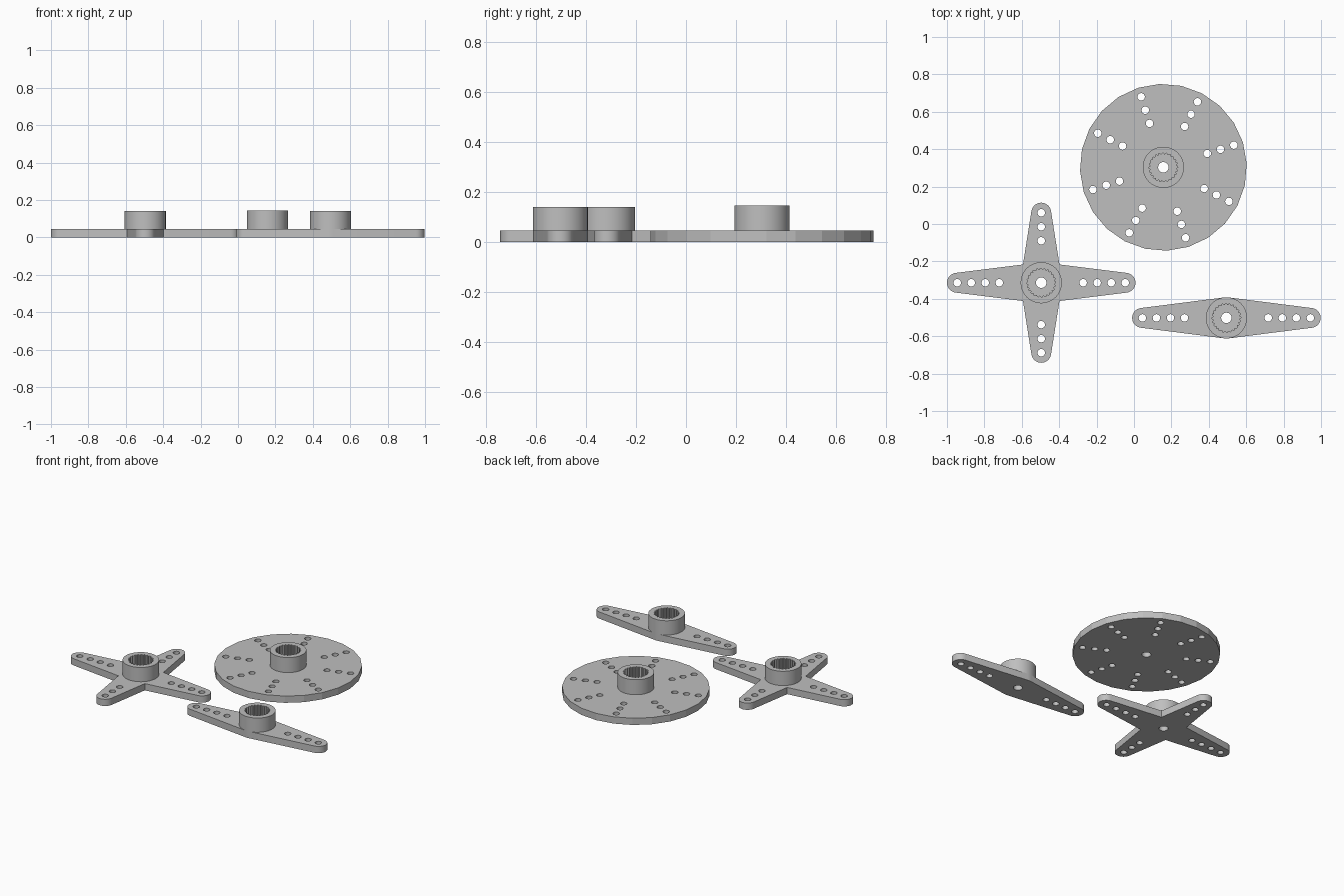
import bpy, bmesh
from math import sin, cos, asin, pi, radians

if "Cube" in bpy.data.objects:
    bpy.data.objects.remove(bpy.data.objects["Cube"])

grey = bpy.data.materials.new("light grey plastic")
grey.use_nodes = True
colour = (0.52, 0.52, 0.52, 1)
grey.diffuse_color = colour
grey.node_tree.nodes["Principled BSDF"].inputs["Base Color"].default_value = colour

PLATE = 0.045        # plate thickness
HUB_R = 0.11
TIP_R = 0.053
LONG, SHORT = 0.451, 0.375   # centre to tip centre


def arc(cx, cy, r, start, end, n):
    return [(cx + r * cos(start + (end - start) * i / n),
             cy + r * sin(start + (end - start) * i / n)) for i in range(n + 1)]


def circle(cx, cy, r, n=20, start=0.0):
    return arc(cx, cy, r, start, start + 2 * pi, n)[:-1]


def polar(r, a):
    return r * cos(a), r * sin(a)


def solid(name, loops, centre, z0, z1):
    """Extrude nested closed outlines into a solid with openings."""
    curve = bpy.data.curves.new(name, 'CURVE')
    curve.dimensions = '2D'
    curve.fill_mode = 'BOTH'
    curve.extrude = (z1 - z0) / 2
    for loop in loops:
        spline = curve.splines.new('POLY')
        spline.points.add(len(loop) - 1)
        for p, (x, y) in zip(spline.points, loop):
            p.co = (x, y, 0, 1)
        spline.use_cyclic_u = True
    temp = bpy.data.objects.new(name + " outline", curve)
    bpy.context.collection.objects.link(temp)
    graph = bpy.context.evaluated_depsgraph_get()
    mesh = bpy.data.meshes.new_from_object(temp.evaluated_get(graph))
    bpy.data.objects.remove(temp)
    bm = bmesh.new()
    bm.from_mesh(mesh)
    bmesh.ops.remove_doubles(bm, verts=bm.verts, dist=1e-5)
    bmesh.ops.recalc_face_normals(bm, faces=bm.faces)
    bm.to_mesh(mesh)
    bm.free()
    mesh.materials.clear()
    mesh.materials.append(grey)
    obj = bpy.data.objects.new(name, mesh)
    obj.location = (*centre, (z0 + z1) / 2)
    bpy.context.collection.objects.link(obj)
    bpy.ops.object.select_all(action='DESELECT')
    obj.select_set(True)
    bpy.context.view_layer.objects.active = obj
    bpy.ops.object.shade_smooth_by_angle(angle=radians(14))


def hub(name, centre, top):
    """Round collar with a toothed socket."""
    teeth = 24
    socket = []
    for i in range(teeth):
        for k, r in enumerate((0.077, 0.077, 0.070, 0.070)):
            socket.append(polar(r, 2 * pi * (i + k / 4) / teeth))
    solid(name, [circle(0, 0, HUB_R, 64), socket], centre, PLATE, top)


def arm_outline(lengths, corner=None):
    """Tapered round-ended arms, evenly spread around the centre."""
    loop, n = [], len(lengths)
    for i, length in enumerate(lengths):
        a = 2 * pi * i / n
        taper = asin((HUB_R - TIP_R) / length)
        half = pi / 2 - taper
        loop += arc(*polar(length, a), TIP_R, a - half, a + half, 16)
        if corner:
            loop.append(polar(corner, a + pi / n))
        else:
            loop += arc(0, 0, HUB_R, a + half, a + half + 2 * taper, 4)
    return loop


def holes(angles_and_radii):
    loops = [circle(0, 0, 0.028, 24)]
    for a, radii in angles_and_radii:
        loops += [circle(*polar(r, a), 0.02) for r in radii]
    return loops


ROW = [0.224, 0.299, 0.374, 0.449]

# Four-armed horn
centre = (-0.496, -0.314)
lengths = [LONG, SHORT, LONG, SHORT]
rows = [(i * pi / 2, ROW if i % 2 == 0 else ROW[:3]) for i in range(4)]
solid("cross_plate", [arm_outline(lengths, 0.138)] + holes(rows), centre, 0, PLATE)
hub("cross_hub", centre, 0.14)

# Two-armed horn
centre = (0.494, -0.502)
rows = [(0, ROW), (pi, ROW)]
solid("double_arm_plate", [arm_outline([LONG, LONG])] + holes(rows), centre, 0, PLATE)
hub("double_arm_hub", centre, 0.14)

# Round horn
centre = (0.157, 0.303)
turn = radians(2.5)
rows = [(turn + radians(15 + 45 * i), [0.246, 0.32, 0.395]) for i in range(8)]
solid("disc_plate", [circle(0, 0, 0.446, 24, turn)] + holes(rows), centre, 0, PLATE)
hub("disc_hub", centre, 0.145)
